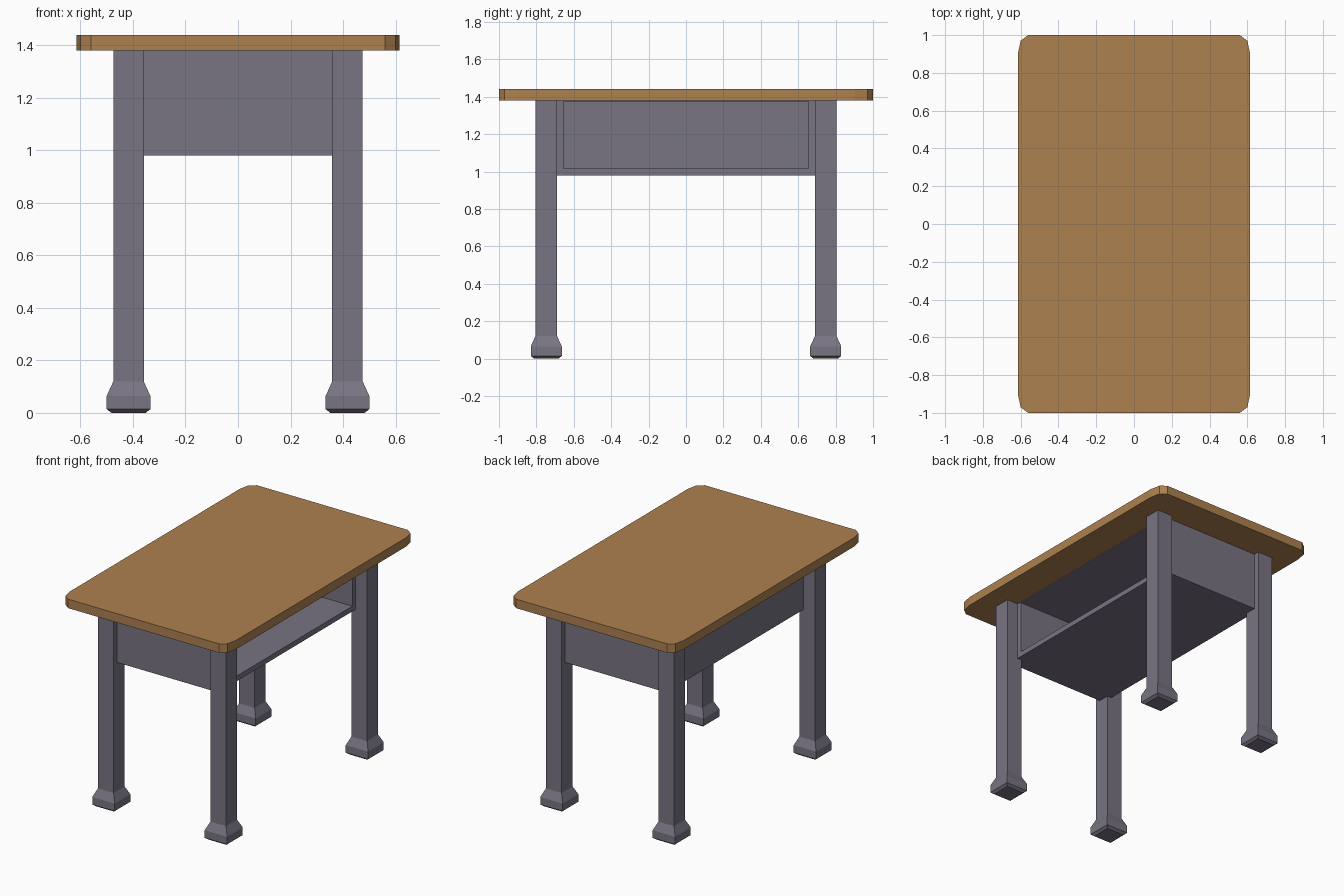
import bpy, bmesh

if "Cube" in bpy.data.objects:
    bpy.data.objects.remove(bpy.data.objects["Cube"])


def material(name, color):
    m = bpy.data.materials.new(name)
    m.diffuse_color = (*color, 1)
    m.use_nodes = True
    m.node_tree.nodes["Principled BSDF"].inputs["Base Color"].default_value = m.diffuse_color
    return m


WOOD = material("wood", (0.42, 0.22, 0.08))
PAINT = material("grey_paint", (0.19, 0.175, 0.225))


def finish(bm, name, mat):
    bmesh.ops.recalc_face_normals(bm, faces=bm.faces)
    mesh = bpy.data.meshes.new(name)
    bm.to_mesh(mesh)
    bm.free()
    mesh.materials.append(mat)
    obj = bpy.data.objects.new(name, mesh)
    bpy.context.collection.objects.link(obj)
    return obj


def loft(name, rings, mat):
    """Closed solid through a stack of equal-length point rings."""
    bm = bmesh.new()
    loops = [[bm.verts.new(p) for p in ring] for ring in rings]
    n = len(loops[0])
    for a, b in zip(loops, loops[1:]):
        for i in range(n):
            j = (i + 1) % n
            bm.faces.new((a[i], a[j], b[j], b[i]))
    bm.faces.new(loops[0][::-1])
    bm.faces.new(loops[-1])
    return finish(bm, name, mat)


def rect(cx, cy, h, z):
    return [(cx + sx * h, cy + sy * h, z)
            for sx, sy in ((-1, -1), (1, -1), (1, 1), (-1, 1))]


# Table top with three-point clipped corners
corner = [(0.615, 0.90), (0.60, 0.97), (0.56, 1.0)]
outline = (corner + [(-x, y) for x, y in reversed(corner)]
           + [(-x, -y) for x, y in corner]
           + [(x, -y) for x, y in reversed(corner)])
loft("table_top", [[(x, y, z) for x, y in outline] for z in (1.38, 1.44)], WOOD)

# Four legs with flared feet: (half width, height)
leg_profile = [(0.065, 0), (0.083, 0.014), (0.083, 0.065), (0.058, 0.12), (0.058, 1.385)]
for sx, side in ((-1, "left"), (1, "right")):
    for sy, end in ((-1, "front"), (1, "back")):
        rings = [rect(sx * 0.417, sy * 0.747, h, z) for h, z in leg_profile]
        loft(f"leg_{end}_{side}", rings, PAINT)

# Storage box, open on the right side: recess cut into its +x face
X, Y, Z0, Z1 = 0.39, 0.767, 0.98, 1.41
bm = bmesh.new()
section = [(-Y, Z0), (Y, Z0), (Y, Z1), (-Y, Z1)]
opening = [(-0.655, 1.015), (0.655, 1.015), (0.655, 1.374), (-0.655, 1.374)]
loops = [[bm.verts.new((x, y, z)) for y, z in sec]
         for x, sec in ((-X, section), (X, section), (X, opening), (-X + 0.035, opening))]
for a, b in zip(loops, loops[1:]):
    for i in range(4):
        j = (i + 1) % 4
        bm.faces.new((a[i], a[j], b[j], b[i]))
bm.faces.new(loops[0])
bm.faces.new(loops[-1])
finish(bm, "storage_box", PAINT)
